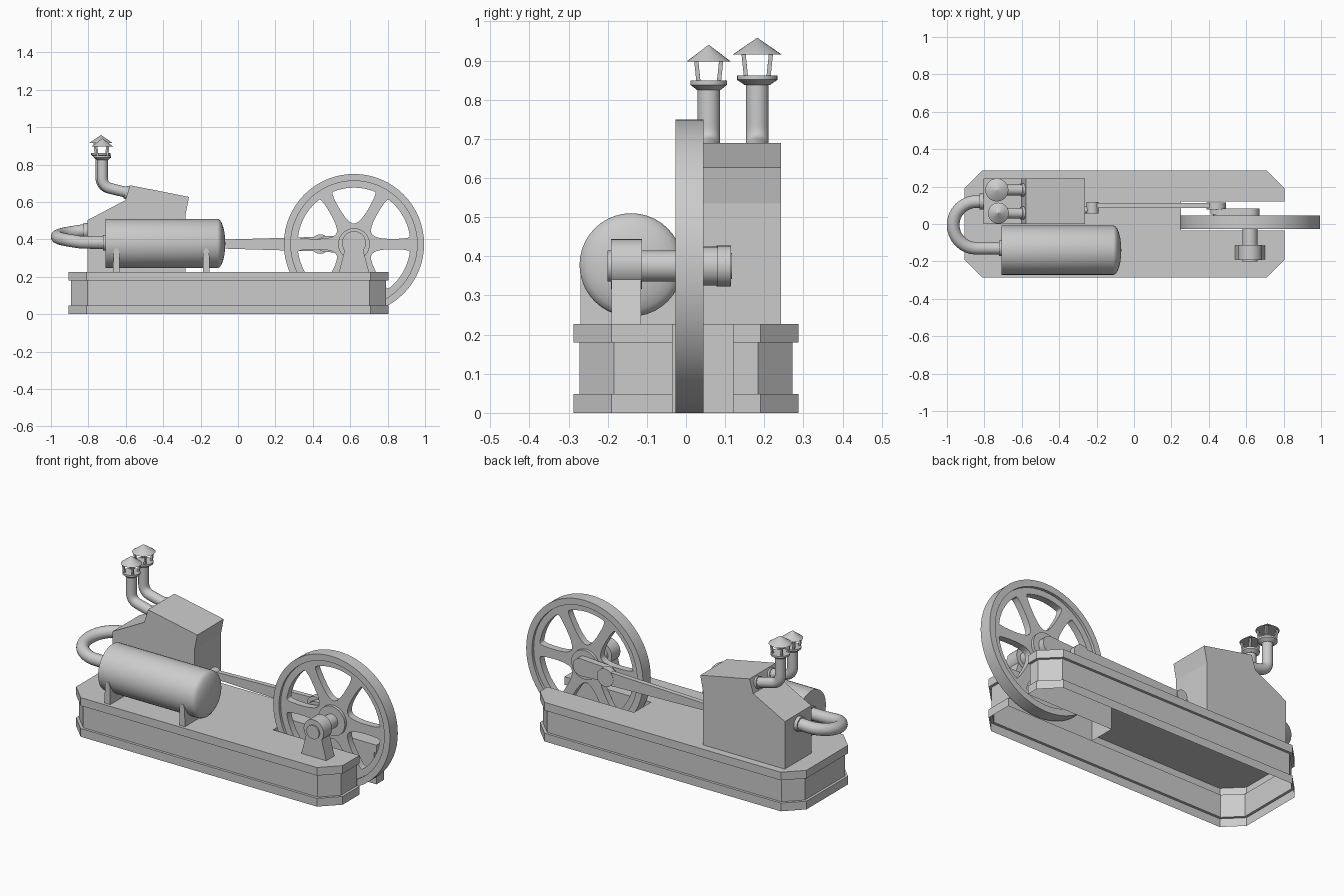
import bpy, bmesh, math
from mathutils import Vector, Matrix

if "Cube" in bpy.data.objects:
    bpy.data.objects.remove(bpy.data.objects["Cube"])

grey = bpy.data.materials.new("machine grey")
grey.diffuse_color = (0.6, 0.6, 0.6, 1)
grey.use_nodes = True
grey.node_tree.nodes["Principled BSDF"].inputs["Base Color"].default_value = grey.diffuse_color
ALONG = {"x": Matrix.Rotation(math.pi / 2, 4, "Y"),
         "y": Matrix.Rotation(-math.pi / 2, 4, "X"), "z": Matrix()}


def finish(name, bm, smooth=True):
    bmesh.ops.recalc_face_normals(bm, faces=bm.faces)
    me = bpy.data.meshes.new(name)
    bm.to_mesh(me)
    bm.free()
    ob = bpy.data.objects.new(name, me)
    bpy.context.collection.objects.link(ob)
    me.materials.append(grey)
    if smooth:
        bpy.ops.object.select_all(action="DESELECT")
        ob.select_set(True)
        bpy.context.view_layer.objects.active = ob
        bpy.ops.object.shade_smooth_by_angle(angle=math.radians(35))
    return ob


def stack(bm, rings, loop=False, caps=True):
    """Join equal-length rings of points with quads."""
    vs = [[bm.verts.new(p) for p in r] for r in rings]
    n = len(vs[0])
    for a, b in zip(vs, vs[1:] + (vs[:1] if loop else [])):
        for i in range(n):
            bm.faces.new((a[i], a[(i + 1) % n], b[(i + 1) % n], b[i]))
    if caps and not loop:
        bm.faces.new(vs[0])
        bm.faces.new(vs[-1])
    return vs


def lathe(name, profile, loc, axis="z", sides=32, loop=False):
    """Turn (radius, distance along axis) pairs."""
    m = Matrix.Translation(loc) @ ALONG[axis]
    bm = bmesh.new()
    stack(bm, [[m @ Vector((r * math.cos(k * math.tau / sides), r * math.sin(k * math.tau / sides), h))
                for k in range(sides)] for r, h in profile], loop)
    bmesh.ops.remove_doubles(bm, verts=bm.verts, dist=1e-5)
    return finish(name, bm)


def slab(name, xz, y0, y1, smooth=False):
    """Extrude an x-z outline from y0 to y1."""
    bm = bmesh.new()
    stack(bm, [[(x, y, z) for x, z in xz] for y in (y0, y1)])
    return finish(name, bm, smooth)


def pipe(name, points, radius, sides=20):
    """Sweep a circle along a path."""
    pts = [Vector(p) for p in points]
    bm, rings, side = bmesh.new(), [], None
    for i, p in enumerate(pts):
        t = (pts[min(i + 1, len(pts) - 1)] - pts[max(i - 1, 0)]).normalized()
        side = side or t.orthogonal()
        side = (side - t * side.dot(t)).normalized()
        up = t.cross(side)
        rings.append([p + radius * (side * math.cos(a) + up * math.sin(a))
                      for a in (k * math.tau / sides for k in range(sides))])
    stack(bm, rings)
    return finish(name, bm)


def round_off(pts, times=2, closed=True):
    """Corner cutting."""
    for _ in range(times):
        out = [] if closed else [pts[0]]
        for a, b in zip(pts, pts[1:] + (pts[:1] if closed else [])):
            a, b = Vector(a), Vector(b)
            out += [a.lerp(b, 0.25), a.lerp(b, 0.75)]
        pts = out if closed else out + [pts[-1]]
    return pts


# Base: open-bottomed plinth with flanges and a slot for the wheel
def base_outline(d):
    x0, x1, y, c = -0.907 + d, 0.805 - d, 0.287 - d, 0.097 - 0.586 * d
    return [(x0, -y + c), (x0 + c, -y), (x1 - c, -y), (x1, -y + c),
            (x1, -0.035), (0.25, -0.035), (0.25, 0.12), (x1, 0.12),
            (x1, y - c), (x1 - c, y), (x0 + c, y), (x0, y - c)]


bm = bmesh.new()
levels = [(0, 0), (0.048, 0), (0.048, 0.015), (0.18, 0.015), (0.18, 0), (0.227, 0)]
walls = stack(bm, [[(x, y, z) for x, y in base_outline(d)] for z, d in levels], caps=False)
bm.faces.new(walls[-1])
finish("base", bm, False)

# Boiler housing
slab("boiler_housing", [(-0.805, 0.227), (-0.805, 0.503), (-0.602, 0.61), (-0.578, 0.69),
                        (-0.262, 0.627), (-0.28, 0.535), (-0.28, 0.227)], 0.0, 0.243)

# Tank with shallow domed end, resting on two saddles
dome = [(0.132 * math.cos(a), 0.598 + 0.042 * math.sin(a))
        for a in (k * math.pi / 12 for k in range(6))]
lathe("tank", [(0.132, 0)] + dome + [(0.004, 0.64)], (-0.708, -0.14, 0.378), "x", 40)
for x in (-0.65, -0.17):
    slab("tank_saddle", [(x - 0.018, 0.227), (x - 0.016, 0.33), (x - 0.008, 0.352),
                         (x + 0.008, 0.352), (x + 0.016, 0.33), (x + 0.018, 0.227)], -0.27, -0.01)

# Return pipe between tank and housing
bend = [(-0.70, -0.13, 0.383), (-0.76, -0.13, 0.383)]
for k in range(17):
    a = math.pi * k / 16
    bend.append((-0.842 - 0.125 * math.sin(a), -0.005 - 0.125 * math.cos(a), 0.385 + 0.06 * k / 16))
pipe("return_pipe", bend + [(-0.79, 0.12, 0.445)], 0.034)
lathe("tank_pipe_collar", [(0.042, 0), (0.042, 0.016)], (-0.722, -0.13, 0.383), "x", 24)
lathe("housing_pipe_collar", [(0.042, 0), (0.042, 0.022)], (-0.825, 0.12, 0.445), "x", 24)

# Two chimneys with capped lanterns
for y, x, top, s in ((0.058, -0.725, 0.825, 1.0), (0.182, -0.733, 0.838, 1.1)):
    path = [(-0.575, y, 0.648), (-0.64, y, 0.662), (x, y, 0.685), (x, y, 0.78), (x, y, top + 0.01)]
    pipe("chimney_pipe", round_off(path, 3, False), 0.029)
    bm = bmesh.new()
    bmesh.ops.create_cone(bm, cap_ends=True, segments=24, radius1=0.035, radius2=0.035, depth=0.02,
                          matrix=Matrix.Translation((-0.594, y, 0.65)) @ Matrix.Rotation(-1.28, 4, "Y"))
    finish("chimney_collar", bm)
    lathe("chimney_rim", [(0.03 * s, 0), (0.047 * s, 0.013), (0.047 * s, 0.024)], (x, y, top), "z", 24)
    lathe("chimney_cap", [(0.056 * s, 0), (0.0005, 0.042)], (x, y, top + 0.023 + 0.05 * s), "z", 24)
    for k in range(4):
        a = math.pi / 4 + k * math.pi / 2
        foot = Vector((x + 0.037 * s * math.cos(a), y + 0.037 * s * math.sin(a), top + 0.02))
        head = Vector((x + 0.045 * s * math.cos(a), y + 0.045 * s * math.sin(a), top + 0.025 + 0.05 * s))
        pipe("cap_post", [foot, head], 0.0075, 4)

# Flywheel: rim, web with six rounded windows, hub
WX, WZ = 0.62, 0.375
lathe("flywheel_rim", [(0.375, -0.027), (0.375, 0.045), (0.338, 0.045), (0.338, -0.027)],
      (WX, 0, WZ), "y", 64, True)
curve = bpy.data.curves.new("web_outline", "CURVE")
curve.dimensions, curve.fill_mode, curve.extrude = "2D", "BOTH", 0.02


def add_spline(pts):
    sp = curve.splines.new("POLY")
    sp.points.add(len(pts) - 1)
    for q, p in zip(sp.points, pts):
        q.co = (p[0], p[1], 0, 1)
    sp.use_cyclic_u = True


def ring_point(r, a):
    return (r * math.cos(a), r * math.sin(a))


add_spline([ring_point(0.34, k * math.tau / 64) for k in range(64)])
for k in range(6):
    mid = math.radians(30 + 60 * k)
    spread = [(0.302, math.asin(0.028 / 0.302)), (0.115, math.asin(0.028 / 0.115))]
    half_o, half_i = (math.pi / 6 - s for _, s in spread)
    pts = [ring_point(0.302, mid + half_o * (j / 4 - 1)) for j in range(9)]
    pts += [ring_point(0.115, mid + half_i), ring_point(0.115, mid - half_i)]
    add_spline(round_off(pts, 2))
web = bpy.data.objects.new("flywheel_web", curve)
bpy.context.collection.objects.link(web)
web.location = (WX, 0.009, WZ)
web.rotation_euler = (math.pi / 2, 0, 0)
bpy.ops.object.select_all(action="DESELECT")
web.select_set(True)
bpy.context.view_layer.objects.active = web
bpy.ops.object.convert(target="MESH")
web.data.materials.clear()
web.data.materials.append(grey)
lathe("flywheel_hub", [(0.085, -0.027), (0.085, 0.045)], (WX, 0, WZ), "y")

# Shaft in its bearing pedestal
lathe("shaft", [(0.04, -0.2), (0.04, 0.06)], (WX, 0, WZ), "y")
lathe("bearing", [(0.064, -0.192), (0.064, -0.113)], (WX, 0, WZ + 0.005), "y")
slab("bearing_pedestal", [(WX - 0.08, 0.227), (WX - 0.045, 0.36), (WX + 0.045, 0.36),
                          (WX + 0.08, 0.227)], -0.19, -0.115)


def link(name, xa, ra, xb, rb, y0, y1):
    """Bar with round ends."""
    left = [(xa + ra * math.cos(a), WZ + ra * math.sin(a))
            for a in (math.pi / 2 + k * math.pi / 12 for k in range(13))]
    right = [(xb + rb * math.cos(a), WZ + rb * math.sin(a))
             for a in (-math.pi / 2 + k * math.pi / 12 for k in range(13))]
    return slab(name, left + right, y0, y1, True)


# Crank, connecting rod and crosshead
link("crank", 0.465, 0.042, WX, 0.05, 0.045, 0.082)
lathe("crank_pin", [(0.03, 0.05), (0.03, 0.115)], (0.44, 0, WZ), "y", 24)
link("connecting_rod", -0.22, 0.02, 0.40, 0.038, 0.085, 0.113)
lathe("rod_big_end", [(0.052, 0.078), (0.052, 0.115)], (0.44, 0, WZ), "y")
lathe("crosshead", [(0.033, 0.055), (0.033, 0.118)], (-0.222, 0, WZ), "y", 24)
lathe("piston_rod", [(0.018, 0), (0.018, 0.07)], (-0.29, 0.075, WZ), "x", 20)
